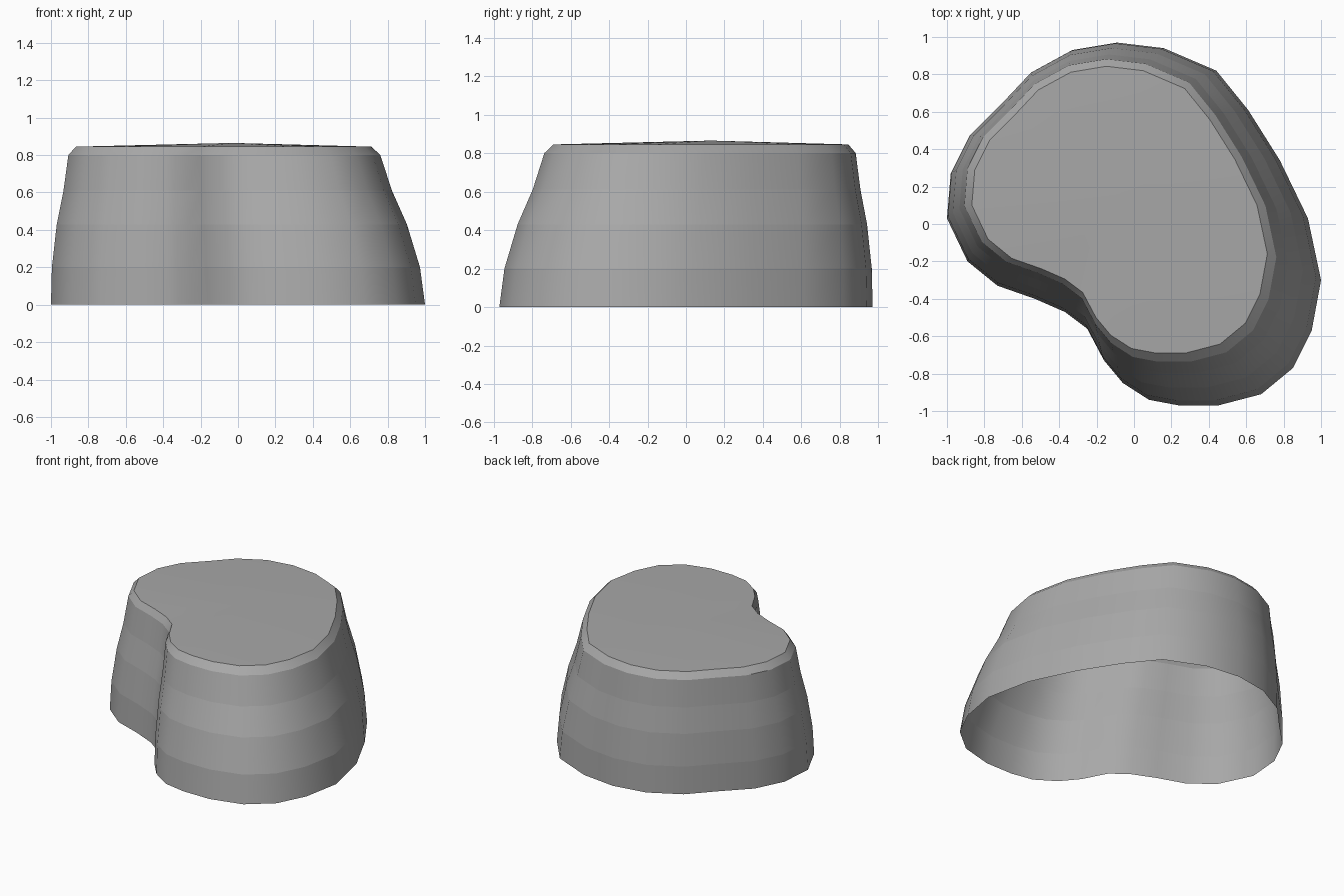
import bpy
import bmesh

cube = bpy.data.objects.get("Cube")
if cube:
    bpy.data.objects.remove(cube, do_unlink=True)

# Kidney-shaped footprint
footprint = [
    (-1, .03), (-.98, .27), (-.88, .47), (-.71, .64), (-.55, .81), (-.33, .93),
    (-.09, .97), (.16, .94), (.44, .82), (.61, .61), (.78, .34), (.93, .03),
    (1, -.3), (.95, -.57), (.85, -.77), (.68, -.91), (.45, -.97), (.24, -.97),
    (.08, -.94), (-.06, -.85), (-.16, -.73), (-.25, -.56), (-.37, -.47),
    (-.53, -.4), (-.73, -.33), (-.89, -.2),
]
# Each ring: height, scale, sideways drift towards the back right
levels = [(0, 1, 0), (.2, .984, .011), (.43, .936, .033),
          (.61, .878, .055), (.8, .834, .073), (.845, .79, .077)]


def make_stone_material():
    material = bpy.data.materials.new("stone grey")
    colour = (.39, .39, .39, 1)
    material.use_nodes = True
    material.diffuse_color = colour
    shader = next(n for n in material.node_tree.nodes if n.type == 'BSDF_PRINCIPLED')
    shader.inputs["Base Color"].default_value = colour
    shader.inputs["Roughness"].default_value = .9
    return material


def build_rock():
    bm = bmesh.new()
    rings = [[bm.verts.new((x * scale - drift, y * scale + drift, z))
              for x, y in footprint] for z, scale, drift in levels]
    count = len(footprint)

    # Tapering walls, open underneath
    for low, high in zip(rings, rings[1:]):
        for i in range(count):
            j = (i + 1) % count
            face = bm.faces.new((low[j], low[i], high[i], high[j]))
            face.smooth = True

    # Slightly raised top
    top = rings[-1]
    peak = bm.verts.new((-.03, .13, .865))
    for i in range(count):
        face = bm.faces.new((top[(i + 1) % count], top[i], peak))
        face.smooth = True

    # Crisp edges between the bands
    for ring in rings:
        for i in range(count):
            bm.edges.get((ring[i], ring[(i + 1) % count])).smooth = False

    mesh = bpy.data.meshes.new("rock")
    bm.to_mesh(mesh)
    bm.free()
    mesh.materials.append(make_stone_material())
    rock = bpy.data.objects.new("rock", mesh)
    bpy.context.collection.objects.link(rock)


build_rock()
